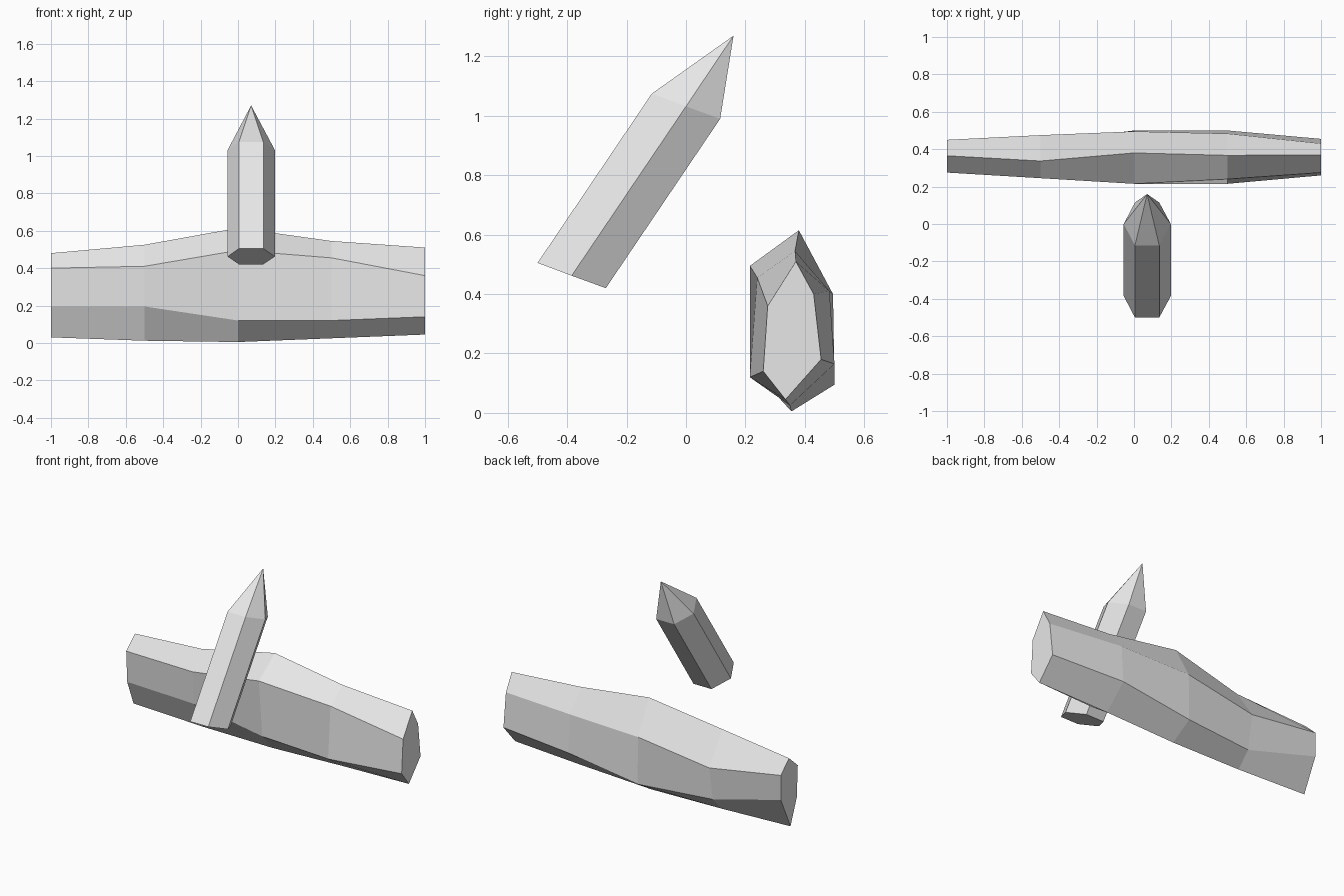
import bpy, bmesh

if "Cube" in bpy.data.objects:
    bpy.data.objects.remove(bpy.data.objects["Cube"])

grey = bpy.data.materials.new("light_grey")
grey.diffuse_color = (0.8, 0.8, 0.8, 1)
grey.use_nodes = True
grey.node_tree.nodes["Principled BSDF"].inputs["Base Color"].default_value = grey.diffuse_color


def loft(name, rings, tip=None):
    """Join six-sided rings into a closed solid, optionally ending in a point."""
    bm = bmesh.new()
    vs = [[bm.verts.new(p) for p in ring] for ring in rings]
    for a, b in zip(vs, vs[1:]):
        for i in range(6):
            j = (i + 1) % 6
            bm.faces.new((a[i], a[j], b[j], b[i]))
    bm.faces.new(vs[0])
    if tip:
        top = bm.verts.new(tip)
        for i in range(6):
            bm.faces.new((vs[-1][i], vs[-1][(i + 1) % 6], top))
    else:
        bm.faces.new(vs[-1])
    bmesh.ops.recalc_face_normals(bm, faces=bm.faces)
    mesh = bpy.data.meshes.new(name)
    bm.to_mesh(mesh)
    bm.free()
    mesh.materials.append(grey)
    bpy.context.collection.objects.link(bpy.data.objects.new(name, mesh))


# Uneven beam: (y, z) sections, going top, front, bottom, back
sections = {
    -1.0: [(.365, .48), (.275, .40), (.285, .195), (.35, .03), (.45, .24), (.45, .40)],
    -0.5: [(.337, .525), (.245, .41), (.26, .195), (.35, .012), (.437, .105), (.475, .325)],
    0.0: [(.38, .615), (.215, .495), (.25, .12), (.355, .005), (.50, .095), (.495, .40)],
    0.5: [(.367, .545), (.24, .455), (.215, .12), (.35, .025), (.50, .165), (.483, .41)],
    1.0: [(.37, .51), (.275, .36), (.26, .14), (.335, .045), (.455, .18), (.43, .40)],
}
loft("beam", [[(x, y, z) for y, z in pts] for x, pts in sections.items()])

# Leaning pointed stake: hexagonal shaft with a cone-like tip
base = [(.005, -.5, .505), (.135, -.5, .505), (.197, -.385, .462),
        (.135, -.27, .42), (.005, -.27, .42), (-.055, -.385, .462)]
shoulder = [(x, y + .385, z + .57) for x, y, z in base]
loft("stake", [base, shoulder], tip=(.07, .16, 1.27))
